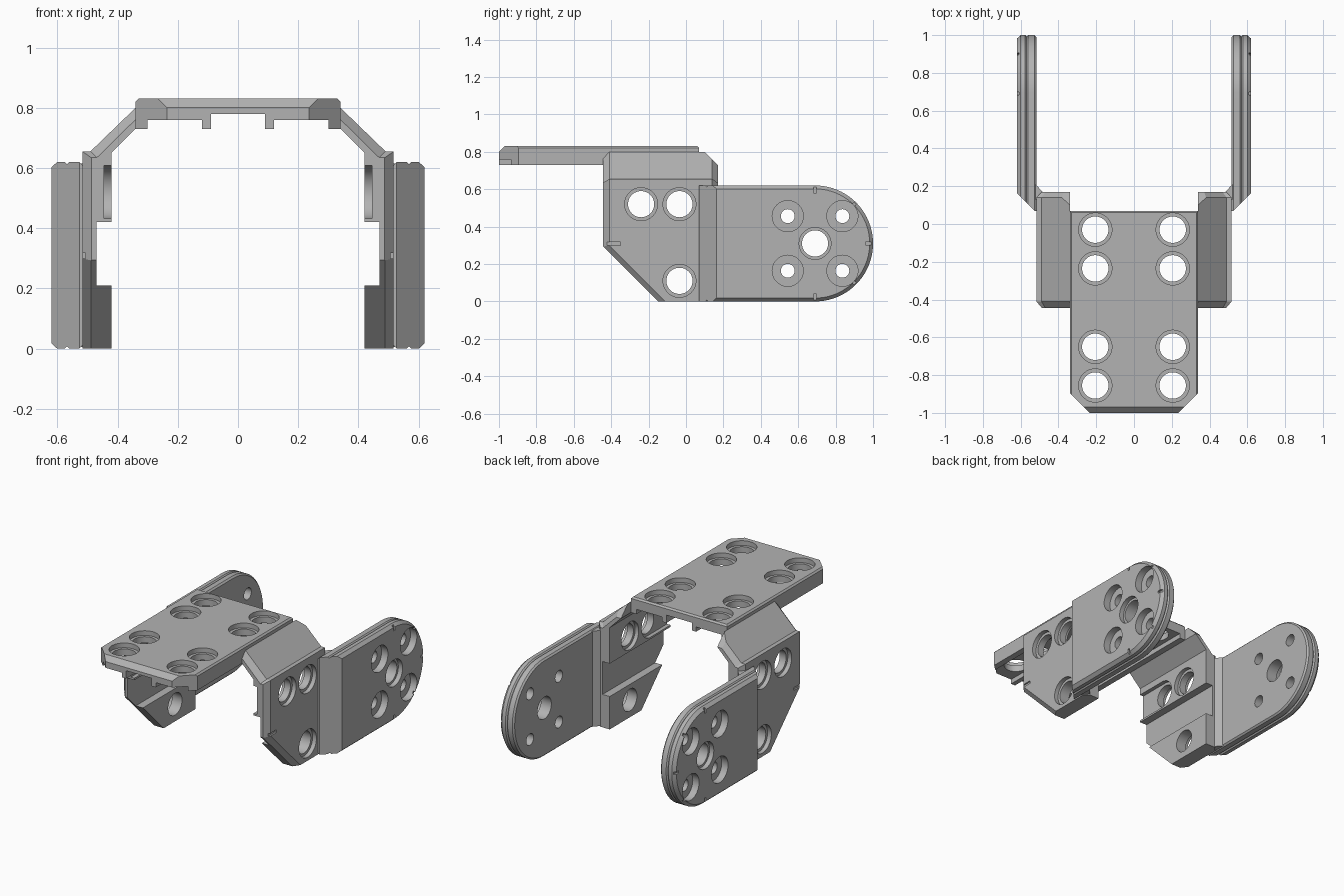
import bpy, bmesh, math
from mathutils import Vector

cube = bpy.data.objects.get("Cube")
if cube:
    bpy.data.objects.remove(cube)

grey = bpy.data.materials.new("plain_grey")
grey.use_nodes = True
grey.diffuse_color = (0.45, 0.45, 0.45, 1)
grey.node_tree.nodes["Principled BSDF"].inputs["Base Color"].default_value = grey.diffuse_color


def loft(rings):
    """Closed solid through rings of equal point count."""
    bm = bmesh.new()
    loops = [[bm.verts.new(p) for p in ring] for ring in rings]
    n = len(loops[0])
    for a, b in zip(loops, loops[1:]):
        for i in range(n):
            j = (i + 1) % n
            bm.faces.new((a[i], a[j], b[j], b[i]))
    bm.faces.new(loops[0][::-1])
    bm.faces.new(loops[-1])
    bmesh.ops.recalc_face_normals(bm, faces=bm.faces)
    return bm


def slice_off(bm, point, normal):
    """Remove everything on the normal's side of a plane and close the cut."""
    bmesh.ops.bisect_plane(bm, geom=bm.verts[:] + bm.edges[:] + bm.faces[:], plane_co=point,
                           plane_no=Vector(normal).normalized(), clear_outer=True, dist=1e-5)
    bmesh.ops.holes_fill(bm, edges=[e for e in bm.edges if e.is_boundary], sides=0)
    bmesh.ops.recalc_face_normals(bm, faces=bm.faces)


def box(x, y, z):
    return loft([[(a, y[0], z[0]), (a, y[1], z[0]), (a, y[1], z[1]), (a, y[0], z[1])] for a in x])


def bored(axis, centre, steps):
    """Stepped round cutter along x or z; steps are (position, radius)."""
    rings = []
    for pos, r in steps:
        ring = []
        for i in range(48):
            t = math.tau * i / 48
            u, v = centre[0] + r * math.cos(t), centre[1] + r * math.sin(t)
            ring.append((pos, u, v) if axis == "x" else (u, v, pos))
        rings.append(ring)
    return loft(rings)


def to_object(name, bm):
    me = bpy.data.meshes.new(name)
    bm.to_mesh(me)
    bm.free()
    ob = bpy.data.objects.new(name, me)
    bpy.context.scene.collection.objects.link(ob)
    return ob


def finish(name, bm, cutters=(), mirror=True):
    ob = to_object(name, bm)
    helpers = []
    for c in cutters:
        cut = to_object("cutter", c)
        cut.hide_render = True
        mod = ob.modifiers.new("cut", "BOOLEAN")
        mod.operation, mod.solver, mod.object = "DIFFERENCE", "EXACT", cut
        helpers.append(cut)
    bpy.context.view_layer.update()
    deps = bpy.context.evaluated_depsgraph_get()
    ob.data = bpy.data.meshes.new_from_object(ob.evaluated_get(deps))
    ob.modifiers.clear()
    for h in helpers:
        bpy.data.objects.remove(h)
    ob.data.materials.clear()
    ob.data.materials.append(grey)
    ob.data.shade_smooth()
    ob.data.set_sharp_from_angle(angle=0.4)
    if mirror:
        ob.modifiers.new("mirror", "MIRROR").use_mirror_merge = False
    return ob


# Top plate: ribbed section run front to back, with cut corners and front edge
half = [(0.09, 0.78), (0.09, 0.73), (0.12, 0.73), (0.12, 0.76), (0.30, 0.76),
        (0.30, 0.73), (0.34, 0.73), (0.34, 0.82), (0.33, 0.83)]
section = half + [(-x, z) for x, z in reversed(half)]
plate = loft([[(x, y, z) for x, z in section] for y in (-1, 0.07)])
for s in (1, -1):
    slice_off(plate, (s * 0.34, -0.895, 0.8), (s, -1, 0))
slice_off(plate, (0, -1, 0.80), (0, -1, 1))
slice_off(plate, (0, 0.07, 0.82), (0, 1, 1))
plate_holes = [bored("z", (x, y), [(0.7, 0.07), (0.80, 0.07), (0.80, 0.088), (0.9, 0.088)])
               for x in (-0.205, 0.205) for y in (-0.03, -0.235, -0.65, -0.855)]
finish("top_plate", plate, plate_holes, mirror=False)

# Side bracket: sloped shoulder and upright wall with a groove inside
inner = [(0.42, 0), (0.42, 0.21), (0.47, 0.21), (0.47, 0.42), (0.42, 0.42), (0.42, 0.65), (0.34, 0.73)]


def bracket_ring(y, inset):
    outer = [(0.34, 0.80 - inset * 1.3), (0.49 - inset * 0.7, 0.655 - inset * 0.7),
             (0.517 - inset, 0.655 - inset * 0.7), (0.517 - inset, 0)]
    return [(x, y, z) for x, z in inner + outer]


bracket = loft([bracket_ring(-0.445, 0.03), bracket_ring(-0.41, 0),
                bracket_ring(0.14, 0), bracket_ring(0.17, 0.03)])
slice_off(bracket, (0, 0.07, 0.83), (0, 1, 1))
slice_off(bracket, (0, -0.15, 0), (0, -1, -1))
slice_off(bracket, (0.517, -0.15 + 0.04, 0), (1.41, -1, -1))
through = [(0.49, 0.07), (0.49, 0.088), (0.6, 0.088)]
bracket_cuts = [bored("x", (-0.035, 0.11), [(0.3, 0.07)] + through)]
for y in (-0.24, -0.035):
    bracket_cuts.append(bored("x", (y, 0.52), [(0.3, 0.088), (0.445, 0.088), (0.445, 0.07)] + through))
bracket_cuts.append(box((0.40, 0.445), (-0.5, -0.24), (0.432, 0.608)))
bracket_cuts.append(box((0.507, 0.6), (-0.425, -0.35), (0.30, 0.318)))
finish("side_brackets", bracket, bracket_cuts)

# Arm: round-ended plate with chamfered rims and a groove round its edge
CY, CZ, R = 0.69, 0.31, 0.31


def arm_ring(x, inset):
    r = R - inset
    pts = [(x, 0.07, CZ - r)]
    for i in range(41):
        t = -math.pi / 2 + math.pi * i / 40
        pts.append((x, CY + r * math.cos(t), CZ + r * math.sin(t)))
    return pts + [(x, 0.07, CZ + r)]


arm = loft([arm_ring(x, d) for x, d in ((0.517, 0.01), (0.527, 0), (0.56, 0), (0.568, 0.008),
                                        (0.576, 0), (0.60, 0), (0.62, 0.018))])
slice_off(arm, (0.527, 0.07, 0), (1, -1, 0))
arm_cuts = [bored("x", (CY, CZ), [(0.5, 0.07), (0.59, 0.07), (0.59, 0.085), (0.7, 0.085)])]
for dy in (-0.146, 0.146):
    for dz in (-0.146, 0.146):
        arm_cuts.append(bored("x", (CY + dy, CZ + dz),
                              [(0.5, 0.037), (0.575, 0.037), (0.575, 0.083), (0.7, 0.083)]))
# Index notches round the outer rim
for k in range(-2, 3):
    notch = box((0.608, 0.7), (0.27, 0.33), (-0.008, 0.008))
    t = k * math.pi / 4
    for v in notch.verts:
        y, z = v.co.y, v.co.z
        v.co.y = CY + y * math.cos(t) - z * math.sin(t)
        v.co.z = CZ + y * math.sin(t) + z * math.cos(t)
    arm_cuts.append(notch)
finish("arms", arm, arm_cuts)

# Gusset joining bracket and arm on the inside corner
corner = [(0.47, 0.13), (0.47, 0.17), (0.485, 0.17), (0.52, 0.21), (0.53, 0.21), (0.53, 0.13)]
finish("gussets", loft([[(x, y, z) for x, y in corner] for z in (0.005, 0.615)]))
